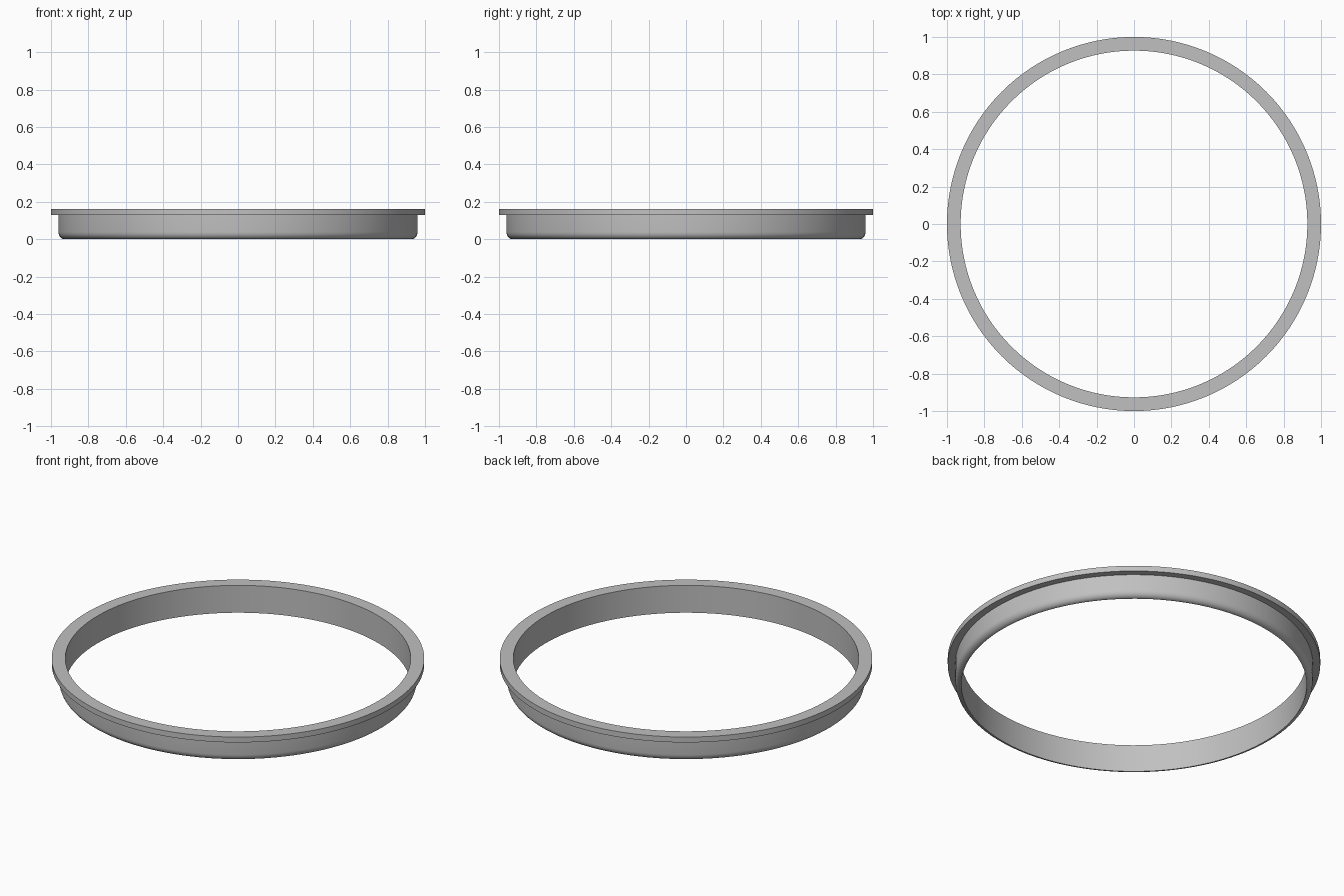
import bpy, bmesh, math

cube = bpy.data.objects.get("Cube")
if cube:
    bpy.data.objects.remove(cube, do_unlink=True)

SEGMENTS = 128
INNER, WALL, RIM = 0.927, 0.96, 1.0
FLANGE_Z, TOP = 0.13, 0.162
ROUND_X, ROUND_Z = 0.033, 0.038

# Single grey finish
grey = bpy.data.materials.new("satin_grey")
grey.use_nodes = True
color = (0.53, 0.53, 0.53, 1)
grey.diffuse_color = color
grey.node_tree.nodes["Principled BSDF"].inputs["Base Color"].default_value = color

# Cross-section: rounded lower lip, outer wall, flange, straight bore
profile = []
for i in range(7):
    a = math.pi / 2 * i / 6
    profile.append((WALL - ROUND_X * (1 - math.sin(a)), ROUND_Z * (1 - math.cos(a))))
profile += [(WALL, FLANGE_Z), (RIM, FLANGE_Z), (RIM, TOP), (INNER, TOP)]

# Revolve the closed section into the ring
bm = bmesh.new()
rings = []
for s in range(SEGMENTS):
    t = math.tau * s / SEGMENTS
    rings.append([bm.verts.new((r * math.cos(t), r * math.sin(t), z)) for r, z in profile])
n = len(profile)
for s in range(SEGMENTS):
    a, b = rings[s], rings[(s + 1) % SEGMENTS]
    for i in range(n):
        j = (i + 1) % n
        bm.faces.new((a[i], b[i], b[j], a[j]))
bmesh.ops.recalc_face_normals(bm, faces=bm.faces)
mesh = bpy.data.meshes.new("flanged_ring")
bm.to_mesh(mesh)
bm.free()
mesh.materials.append(grey)

ring = bpy.data.objects.new("flanged_ring", mesh)
bpy.context.collection.objects.link(ring)
bpy.context.view_layer.objects.active = ring
ring.select_set(True)
bpy.ops.object.shade_smooth_by_angle(angle=math.radians(30))
